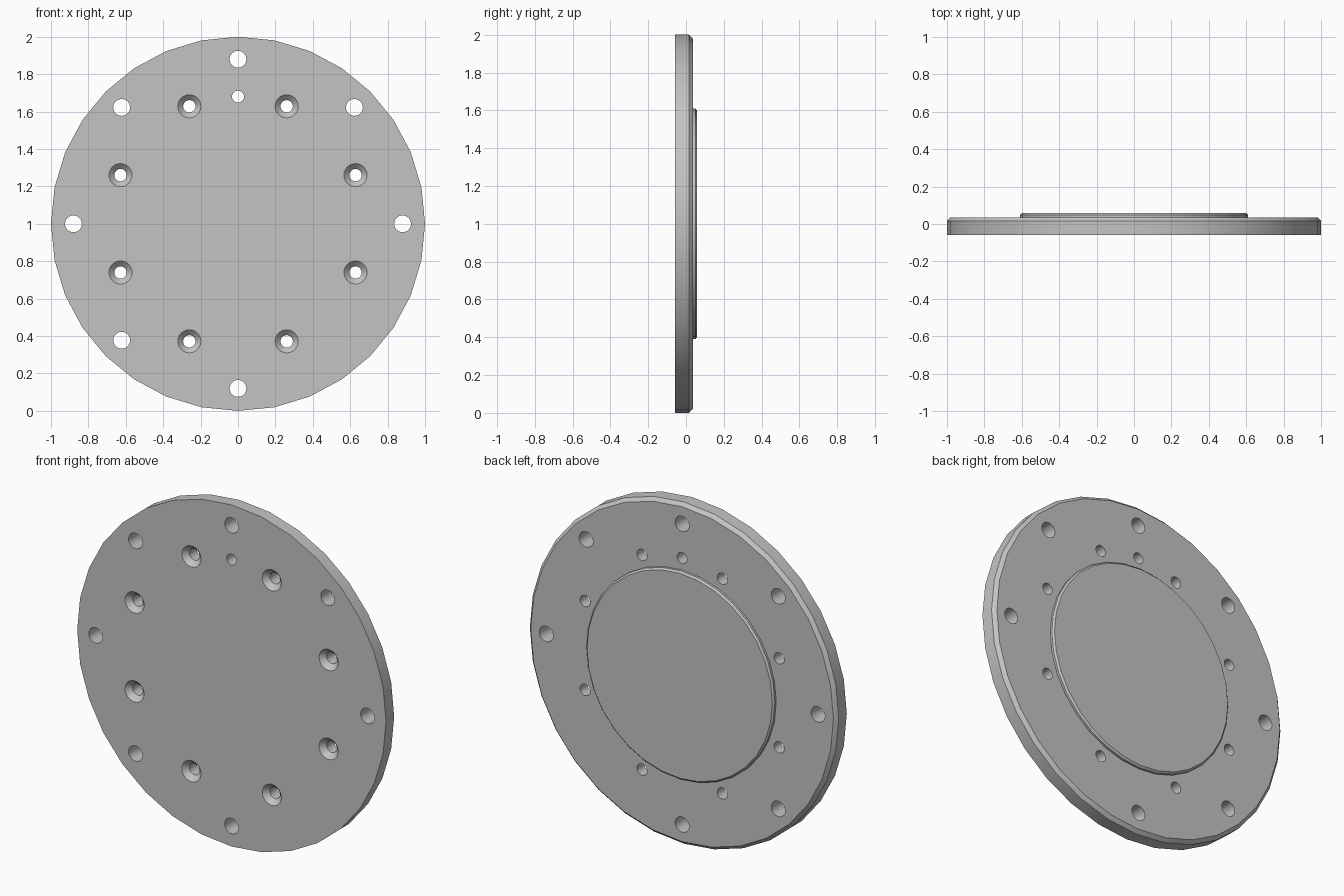
import bpy, bmesh
from math import sin, cos, radians, tau

if "Cube" in bpy.data.objects:
    bpy.data.objects.remove(bpy.data.objects["Cube"])

FRONT, BACK, TOP = -0.059, 0.036, 0.059   # front face, back face, boss face

grey = bpy.data.materials.new("machined grey")
grey.use_nodes = True
colour = (0.55, 0.55, 0.55, 1)
grey.diffuse_color = colour
grey.node_tree.nodes["Principled BSDF"].inputs["Base Color"].default_value = colour


def lathe(bm, profile, sides, x=0, z=1):
    """Closed solid from (radius, y) pairs turned about a y-parallel axis."""
    rings = []
    for r, y in profile:
        rings.append([bm.verts.new((x + r * sin(tau * i / sides), y,
                                    z + r * cos(tau * i / sides)))
                      for i in range(sides)])
    for a, b in zip(rings, rings[1:]):
        for i in range(sides):
            j = (i + 1) % sides
            bm.faces.new((a[i], a[j], b[j], b[i]))
    bm.faces.new(rings[0])
    bm.faces.new(rings[-1])


def finish(bm, name):
    bmesh.ops.recalc_face_normals(bm, faces=bm.faces)
    mesh = bpy.data.meshes.new(name)
    bm.to_mesh(mesh)
    bm.free()
    mesh.materials.append(grey)
    obj = bpy.data.objects.new(name, mesh)
    bpy.context.collection.objects.link(obj)
    return obj


# Flange plate with a chamfered back rim
bm = bmesh.new()
lathe(bm, [(1, FRONT), (1, BACK - 0.02), (0.98, BACK)], 32)
plate = finish(bm, "flange_plate")

# Raised round boss on the back
bm = bmesh.new()
lathe(bm, [(0.61, BACK - 0.01), (0.61, TOP - 0.01), (0.6, TOP)], 32)
boss = finish(bm, "centring_boss")

# Hole cutters
bm = bmesh.new()


def through_hole(radius, distance, angle, sink=0):
    a = radians(angle)
    profile = [(radius, FRONT - 0.05), (radius, BACK + 0.05)]
    if sink:
        depth = sink - radius
        profile = [(sink + 0.01, FRONT - 0.01), (radius, FRONT + depth), profile[1]]
    lathe(bm, profile, 24, distance * cos(a), 1 + distance * sin(a))


for k in range(7):                       # outer bolt circle, one place left blank
    through_hole(0.045, 0.88, 45 * k)
for k in range(8):                       # countersunk screw circle
    through_hole(0.033, 0.68, 22.5 + 45 * k, sink=0.062)
through_hole(0.032, 0.68, 90)            # locating pin hole
cutter = finish(bm, "hole_cutter")
cutter.hide_render = True

# Cut the holes, then drop the cutter
mod = plate.modifiers.new("holes", "BOOLEAN")
mod.operation, mod.solver, mod.object = "DIFFERENCE", "EXACT", cutter
graph = bpy.context.evaluated_depsgraph_get()
cut_mesh = bpy.data.meshes.new_from_object(plate.evaluated_get(graph))
plate.modifiers.clear()
plate.data = cut_mesh
bpy.data.objects.remove(cutter)

# Smooth walls with crisp edges
bpy.ops.object.select_all(action="DESELECT")
for obj in (plate, boss):
    obj.select_set(True)
bpy.context.view_layer.objects.active = plate
bpy.ops.object.shade_smooth_by_angle(angle=radians(30))
